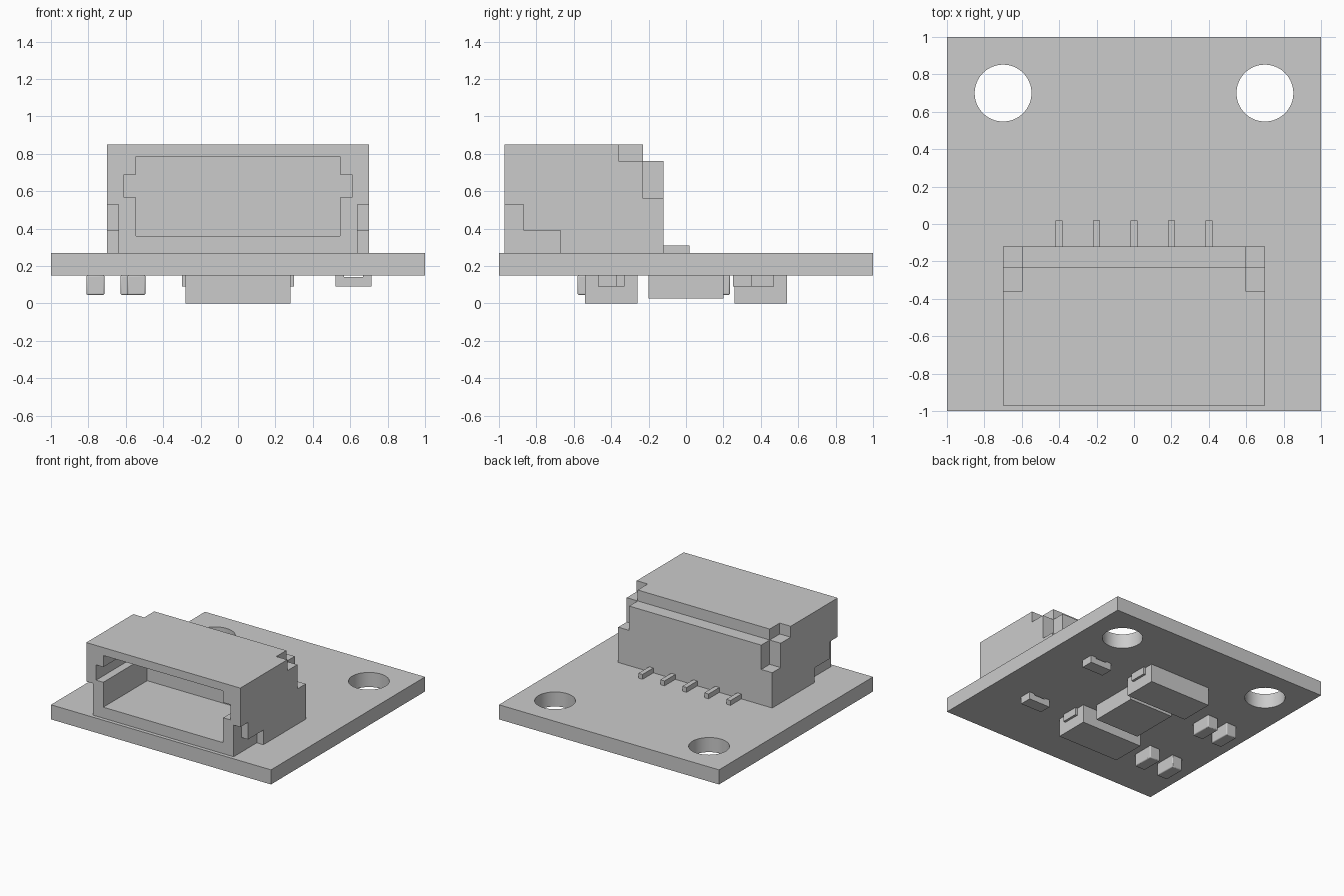
import bpy
import bmesh
from math import radians
from mathutils import Matrix, Vector

if "Cube" in bpy.data.objects:
    bpy.data.objects.remove(bpy.data.objects["Cube"], do_unlink=True)

grey = bpy.data.materials.new("plain grey")
grey.use_nodes = True
grey.diffuse_color = (0.6, 0.6, 0.6, 1)
grey.node_tree.nodes["Principled BSDF"].inputs["Base Color"].default_value = grey.diffuse_color


def finish(name, bm):
    mesh = bpy.data.meshes.new(name)
    bm.to_mesh(mesh)
    bm.free()
    mesh.materials.append(grey)
    obj = bpy.data.objects.new(name, mesh)
    bpy.context.collection.objects.link(obj)
    return obj


def box(name, x, y, z):
    """Box from (low, high) ranges."""
    bm = bmesh.new()
    spans = [Vector(pair) for pair in zip(x, y, z)]
    size = spans[1] - spans[0]
    middle = (spans[0] + spans[1]) / 2
    bmesh.ops.create_cube(bm, size=1, matrix=Matrix.Translation(middle) @ Matrix.Diagonal((*size, 1)))
    return finish(name, bm)


def cylinder(name, x, y, z, radius, depth):
    bm = bmesh.new()
    bmesh.ops.create_cone(bm, cap_ends=True, segments=64, radius1=radius, radius2=radius,
                          depth=depth, matrix=Matrix.Translation((x, y, z)))
    return finish(name, bm)


def activate(obj):
    bpy.ops.object.select_all(action='DESELECT')
    obj.select_set(True)
    bpy.context.view_layer.objects.active = obj


def cut(obj, cutter):
    mod = obj.modifiers.new("cut", 'BOOLEAN')
    mod.operation = 'DIFFERENCE'
    mod.solver = 'EXACT'
    mod.object = cutter
    activate(obj)
    bpy.ops.object.modifier_apply(modifier=mod.name)
    bpy.data.objects.remove(cutter, do_unlink=True)


def side(s, low, high):
    """Range mirrored to side s."""
    return sorted((s * low, s * high))


# Circuit board with two mounting holes
board = box("circuit_board", (-1, 1), (-1, 1), (0.15, 0.27))
for s in (-1, 1):
    cut(board, cylinder("hole_cutter", s * 0.7, 0.7, 0.2, 0.152, 1))
activate(board)
bpy.ops.object.shade_smooth_by_angle(angle=radians(30))

# Connector housing: open front, stepped back, notched corners
housing = box("connector_housing", (-0.7, 0.7), (-0.97, -0.12), (0.27, 0.85))
cut(housing, box("cavity_cutter", (-0.545, 0.545), (-1.1, -0.4), (0.36, 0.785)))
cut(housing, box("back_step_cutter", (-0.9, 0.9), (-0.23, 0), (0.76, 1)))
for s in (-1, 1):
    cut(housing, box("slot_cutter", side(s, 0.5, 0.61), (-1.1, -0.4), (0.565, 0.69)))
    cut(housing, box("top_notch_cutter", side(s, 0.6, 0.9), (-0.36, 0), (0.76, 1)))
    cut(housing, box("back_notch_cutter", side(s, 0.6, 0.9), (-0.23, 0), (0.56, 1)))
    cut(housing, box("front_notch_cutter", side(s, 0.64, 0.9), (-1.1, -0.87), (0.1, 0.53)))
    cut(housing, box("foot_notch_cutter", side(s, 0.64, 0.9), (-1.1, -0.67), (0.1, 0.39)))

# Solder pins behind the housing
for i in range(5):
    x = 0.2 * (i - 2)
    box(f"pin_{i + 1}", (x - 0.019, x + 0.019), (-0.13, 0.02), (0.27, 0.31))

# Two large chips under the board, each with a terminal at both ends
for label, y in (("front", -0.4), ("back", 0.4)):
    box(f"{label}_chip", (-0.28, 0.28), (y - 0.14, y + 0.14), (0, 0.15))
    for end, s in (("right", -1), ("left", 1)):
        box(f"{label}_chip_{end}_terminal", side(s, 0.27, 0.3), (y - 0.07, y + 0.07), (0.09, 0.15))

# Square chip between them
box("middle_chip", (-0.2, 0.2), (-0.2, 0.2), (0.025, 0.15))

# Flat resistors, raised on their end caps
for label, y in (("front", -0.42), ("back", 0.3)):
    resistor = box(f"{label}_resistor", (0.52, 0.715), (y - 0.05, y + 0.05), (0.09, 0.15))
    cut(resistor, box("gap_cutter", (0.567, 0.667), (y - 0.2, y + 0.2), (0.14, 0.3)))

# Small capacitors with softened edges
for i, (x, y) in enumerate(((-0.58, 0.145), (-0.762, 0.145), (-0.543, -0.49), (-0.762, -0.49))):
    cap = box(f"capacitor_{i + 1}", (x - 0.048, x + 0.048), (y - 0.09, y + 0.09), (0.045, 0.15))
    bevel = cap.modifiers.new("soft_edges", 'BEVEL')
    bevel.width = 0.007
    bevel.segments = 2
    activate(cap)
    bpy.ops.object.shade_smooth_by_angle(angle=radians(30))
